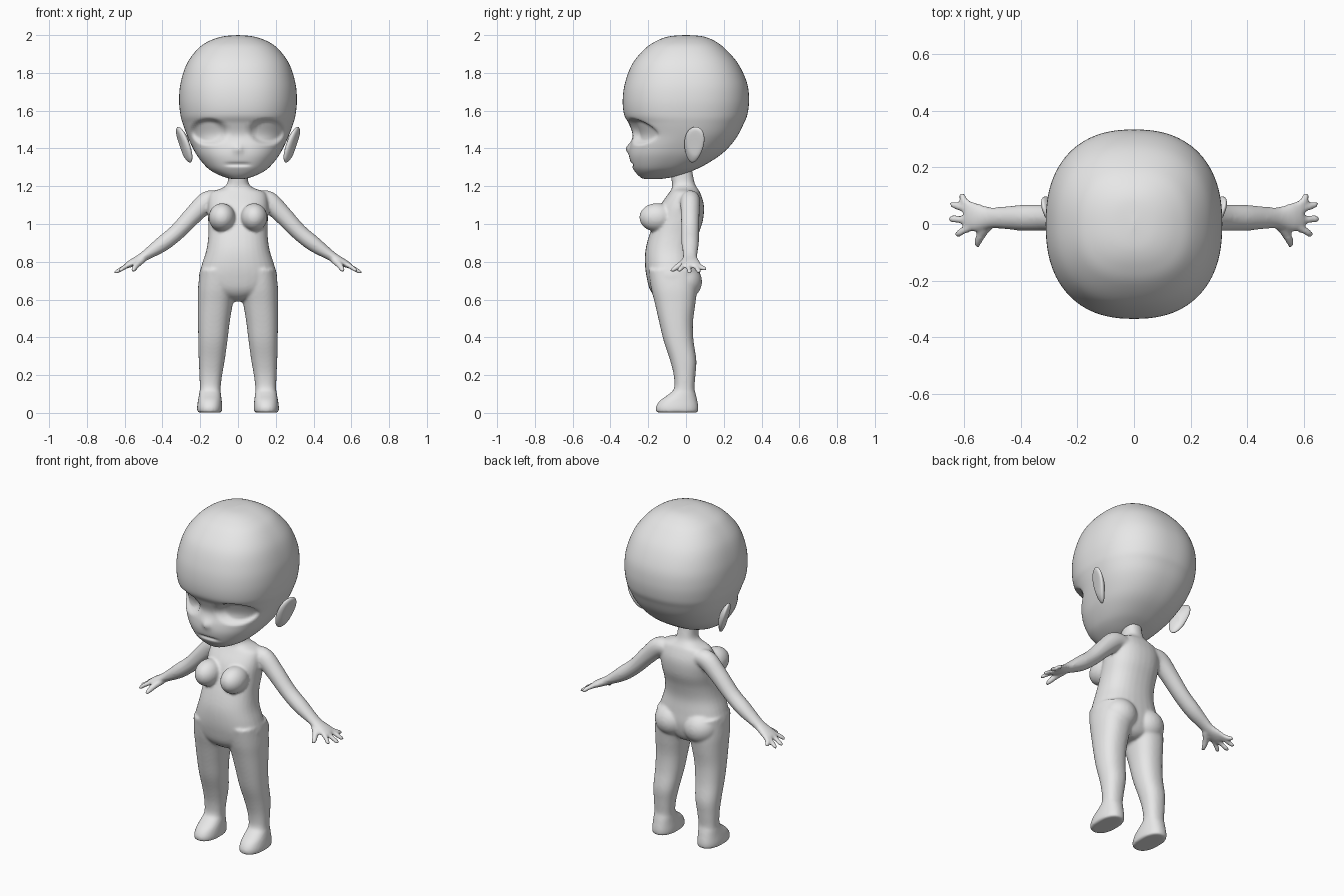
import bpy, bmesh, math
from mathutils import Vector, Matrix

if "Cube" in bpy.data.objects:
    bpy.data.objects.remove(bpy.data.objects["Cube"])

mat = bpy.data.materials.new("light grey")
mat.diffuse_color = (0.8, 0.8, 0.8, 1)
mat.use_nodes = True
mat.node_tree.nodes["Principled BSDF"].inputs["Base Color"].default_value = mat.diffuse_color


def spline(rows, steps):
    """Catmull-Rom interpolation through rows of numbers."""
    out = []
    for i in range(len(rows) - 1):
        a, b, c, d = (rows[max(0, min(len(rows) - 1, i + k))] for k in (-1, 0, 1, 2))
        for s in range(steps):
            t = s / steps
            out.append([0.5 * (2 * q + (r - p) * t + (2 * p - 5 * q + 4 * r - u) * t * t
                               + (3 * q - p - 3 * r + u) * t ** 3)
                        for p, q, r, u in zip(a, b, c, d)])
    return out + [list(rows[-1])]


def skin(bm, rings):
    """Bridge rings of points into a closed, capped surface."""
    vs = [[bm.verts.new(p) for p in r] for r in rings]
    n = len(vs[0])
    for a, b in zip(vs, vs[1:]):
        for i in range(n):
            bm.faces.new((a[i], a[(i + 1) % n], b[(i + 1) % n], b[i]))
    bm.faces.new(vs[0][::-1])
    bm.faces.new(vs[-1])


def loft(bm, rows, n=2.3, steps=4, seg=32, side=1):
    """Rows: z, centre x, half width, front y, back y."""
    rings = []
    for z, cx, hx, yf, yb in spline(rows, steps):
        ring = []
        for k in range(seg):
            t = 2 * math.pi * k / seg
            c, s = math.cos(t), math.sin(t)
            ring.append((side * (cx + max(hx, .002) * math.copysign(abs(c) ** (2 / n), c)),
                         (yf + yb) / 2 + (yb - yf) / 2 * math.copysign(abs(s) ** (2 / n), s), z))
        rings.append(ring)
    skin(bm, rings)


def tube(bm, rows, steps=4, seg=16, side=1):
    """Rows: x, y, z, half width, half thickness along a path."""
    pts = spline(rows, steps)
    rings = []
    for i, (x, y, z, w, h) in enumerate(pts):
        d = (Vector(pts[min(i + 1, len(pts) - 1)][:3]) - Vector(pts[max(i - 1, 0)][:3])).normalized()
        v = d.cross(Vector((0, 1, 0))).normalized()
        u = v.cross(d)
        ring = []
        for k in range(seg):
            t = 2 * math.pi * k / seg
            p = Vector((x, y, z)) + u * w * math.cos(t) + v * h * math.sin(t)
            ring.append((side * p.x, p.y, p.z))
        rings.append(ring)
    skin(bm, rings)


def ball(bm, loc, rad, rot=None):
    m = Matrix.Translation(loc) @ (rot or Matrix()) @ Matrix.Diagonal((*rad, 1))
    bmesh.ops.create_uvsphere(bm, u_segments=32, v_segments=20, radius=1, matrix=m)


def finish(bm, name, voxel=0, smooth=0):
    bmesh.ops.recalc_face_normals(bm, faces=bm.faces)
    me = bpy.data.meshes.new(name)
    bm.to_mesh(me)
    bm.free()
    me.materials.append(mat)
    ob = bpy.data.objects.new(name, me)
    bpy.context.collection.objects.link(ob)
    for p in me.polygons:
        p.use_smooth = True
    if voxel:
        r = ob.modifiers.new("fuse", 'REMESH')
        r.mode, r.voxel_size, r.use_smooth_shade = 'VOXEL', voxel, True
    if smooth:
        s = ob.modifiers.new("soften", 'SMOOTH')
        s.factor, s.iterations = 0.5, smooth
    return ob


# head
bm = bmesh.new()
loft(bm, [(2, 0, 0, -.01, .01), (1.993, 0, .08, -.09, .09), (1.97, 0, .15, -.155, .15),
          (1.93, 0, .21, -.215, .205), (1.85, 0, .27, -.283, .275), (1.75, 0, .303, -.322, .322),
          (1.66, 0, .312, -.335, .334), (1.58, 0, .305, -.328, .325), (1.53, 0, .292, -.302, .305),
          (1.47, 0, .27, -.283, .275), (1.41, 0, .243, -.297, .23), (1.36, 0, .215, -.3, .175),
          (1.31, 0, .175, -.288, .095), (1.28, 0, .14, -.272, .03), (1.255, 0, .09, -.25, -.04),
          (1.24, 0, .04, -.225, -.12), (1.238, 0, 0, -.18, -.17)], n=2.35, steps=6, seg=96)
# face: eye sockets, nose and mouth pressed into the front
for v in bm.verts:
    x, y, z = v.co
    if y > -.08:
        continue
    e = ((abs(x) - .155) / .095) ** 2 + ((z - 1.49) / .07) ** 2
    k = max(0, min(1, (1.1 - e) / .6))
    v.co.y += .03 * k * k * (3 - 2 * k)
    v.co.y -= .02 * math.exp(-(x / .02) ** 2 - ((z - 1.4) / .025) ** 2)
    v.co.y += .012 * math.exp(-((z - 1.315) / .008) ** 2 - (x / .06) ** 4)
finish(bm, "head")

# ears
for s, name in ((1, "right_ear"), (-1, "left_ear")):
    bm = bmesh.new()
    rot = Matrix.Rotation(s * math.radians(20), 4, 'Y') @ Matrix.Rotation(-s * math.radians(22), 4, 'Z')
    ball(bm, (s * .285, .055, 1.42), (.022, .055, .1), rot)
    for v in bm.verts:      # narrow lobe and hollow outer side
        t = (v.co.z - 1.42) / .1
        v.co.y += -.012 + (v.co.y - .055) * .22 * t + .012 * t
        q = ((v.co.y - .05) / .045) ** 2 + ((v.co.z - 1.43) / .07) ** 2
        if s * (v.co.x - s * .285) > -.02:
            v.co.x -= s * .008 * max(0, 1 - q)
    finish(bm, name)

# body: parts overlap and are fused into one skin
bm = bmesh.new()
# neck and torso
loft(bm, [(1.3, 0, .052, -.085, .03), (1.22, 0, .055, -.075, .045), (1.19, 0, .085, -.075, .06),
          (1.165, 0, .145, -.09, .075), (1.1, 0, .16, -.135, .095), (1.02, 0, .158, -.165, .09),
          (.94, 0, .157, -.195, .065), (.86, 0, .168, -.215, .05), (.78, 0, .193, -.217, .055),
          (.71, 0, .207, -.207, .06), (.65, 0, .17, -.19, .05), (.61, 0, .09, -.155, .03),
          (.59, 0, .03, -.1, 0)])
for s in (-1, 1):
    # chest and seat
    ball(bm, (s * .085, -.155, 1.035), (.07, .092, .075))
    ball(bm, (s * .095, -.01, .695), (.1, .095, .095))
    # leg and foot
    loft(bm, [(.76, .115, .085, -.2, .05), (.66, .112, .1, -.185, .058), (.58, .12, .093, -.165, .05),
              (.48, .128, .084, -.142, .037), (.38, .133, .077, -.118, .04), (.28, .139, .069, -.085, .055),
              (.2, .144, .06, -.065, .05), (.13, .147, .055, -.063, .045), (.1, .148, .058, -.09, .052),
              (.065, .149, .063, -.138, .06), (.03, .15, .067, -.16, .066), (.002, .15, .066, -.158, .064)],
         side=s)
    # arm and palm
    tube(bm, [(.1, .022, 1.13, .05, .045), (.16, .022, 1.12, .053, .055), (.23, .022, 1.055, .05, .05),
              (.32, .022, .96, .047, .044), (.4, .022, .895, .046, .042), (.48, .022, .84, .038, .029),
              (.52, .022, .815, .04, .024), (.565, .025, .792, .052, .02), (.595, .027, .777, .045, .014)],
         side=s)
    # fingers and thumb
    for y0, x1, y1, z1 in ((.06, .615, .1, .757), (.04, .648, .068, .742),
                           (.012, .653, .018, .74), (-.008, .63, -.035, .75)):
        tube(bm, [(.565, y0, .79, .014, .013), (.6, (y0 + y1) / 2, .772, .014, .013),
                  (x1 - .008, y1, z1 + .006, .013, .011), (x1 + .004, y1, z1, .006, .005)], side=s)
    tube(bm, [(.505, .005, .81, .02, .018), (.535, -.03, .785, .017, .018),
              (.55, -.06, .763, .014, .015), (.555, -.082, .75, .007, .008)], side=s)
finish(bm, "body", voxel=.0075, smooth=8)
